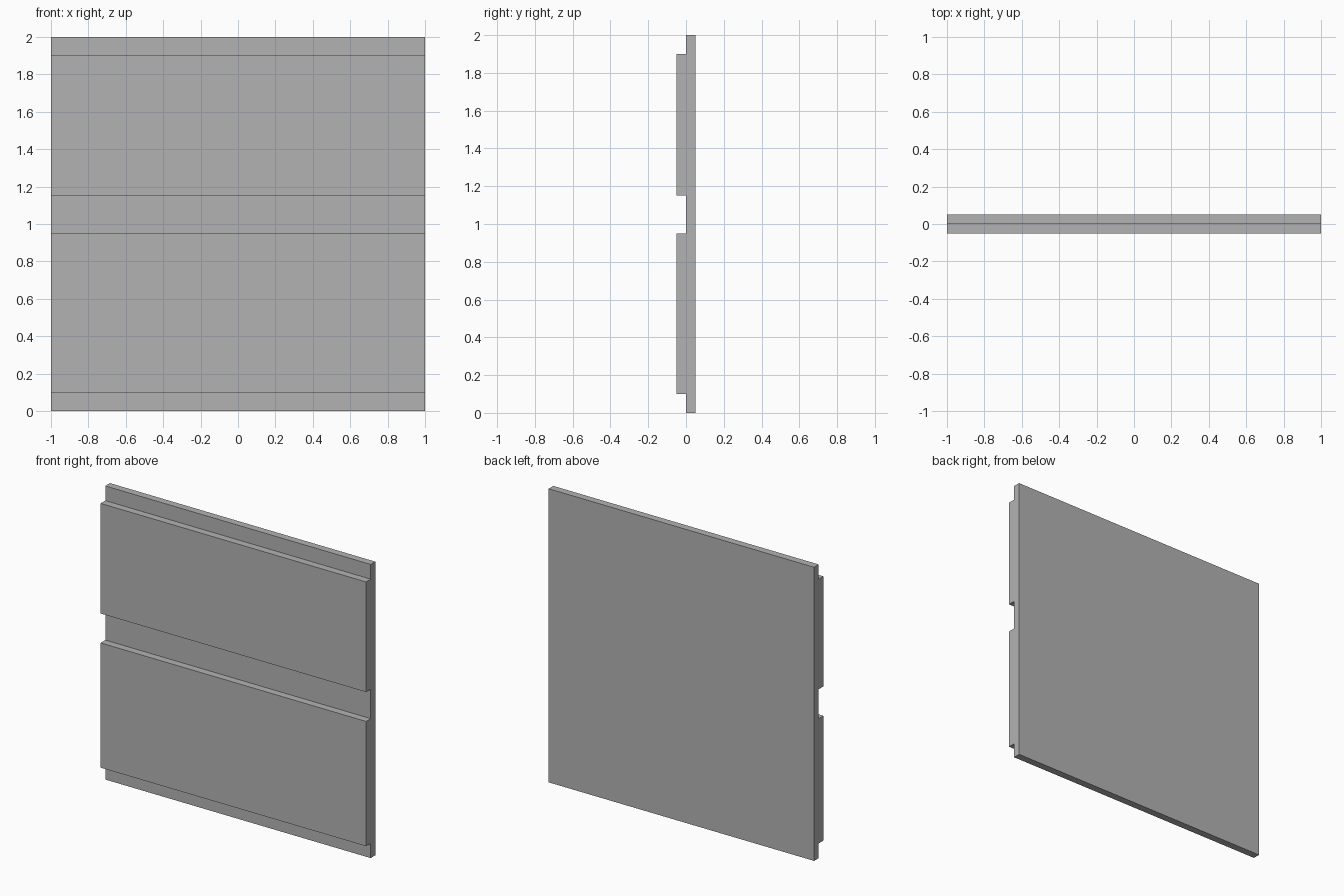
import bpy
import bmesh

default_cube = bpy.data.objects.get("Cube")
if default_cube:
    bpy.data.objects.remove(default_cube, do_unlink=True)

# Single plain grey
grey = bpy.data.materials.new("plain_grey")
grey.use_nodes = True
colour = (0.45, 0.45, 0.45, 1)
grey.diffuse_color = colour
grey.node_tree.nodes["Principled BSDF"].inputs["Base Color"].default_value = colour

WIDTH, HEIGHT = 2.0, 2.0
BACK, RECESS, FRONT = 0.05, 0.0, -0.05
RAISED_BANDS = [(0.10, 0.95), (1.15, 1.90)]  # bottom and top of each raised band

# Side profile (y, z): flat back, stepped front
profile = [(BACK, HEIGHT), (BACK, 0), (RECESS, 0)]
for low, high in RAISED_BANDS:
    profile += [(RECESS, low), (FRONT, low), (FRONT, high), (RECESS, high)]
profile.append((RECESS, HEIGHT))

# Extrude the profile across the full width
bm = bmesh.new()
end_face = bm.faces.new([bm.verts.new((-WIDTH / 2, y, z)) for y, z in profile])
extruded = bmesh.ops.extrude_face_region(bm, geom=[end_face], use_keep_orig=True)
moved = [v for v in extruded["geom"] if isinstance(v, bmesh.types.BMVert)]
bmesh.ops.translate(bm, verts=moved, vec=(WIDTH, 0, 0))
bmesh.ops.recalc_face_normals(bm, faces=bm.faces)

mesh = bpy.data.meshes.new("grooved_wall_panel")
bm.to_mesh(mesh)
bm.free()
mesh.materials.append(grey)
panel = bpy.data.objects.new("grooved_wall_panel", mesh)
bpy.context.collection.objects.link(panel)
